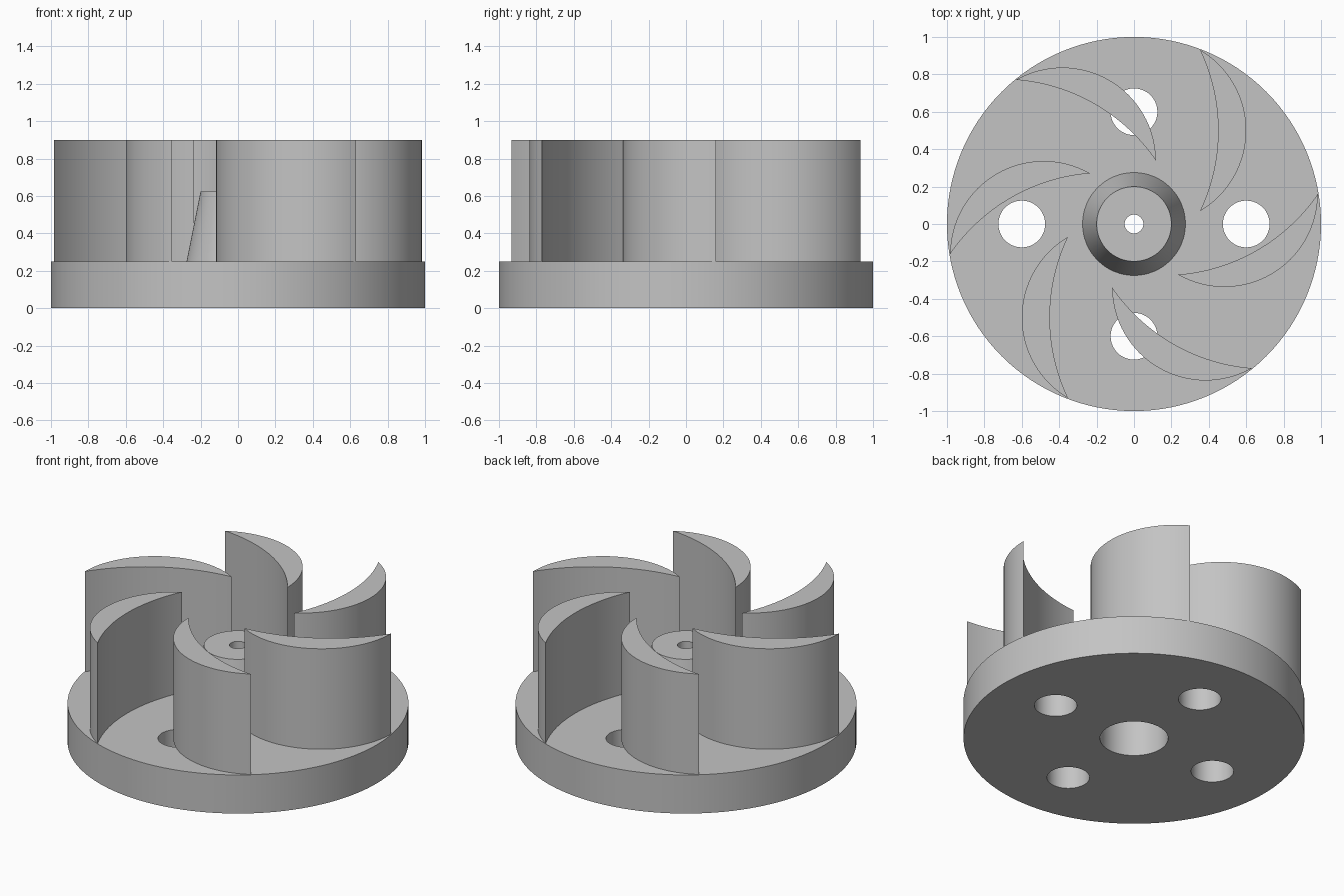
import bpy
import bmesh
from math import sin, cos, pi, tau, radians, atan2, sqrt
from mathutils import Matrix, Vector

if "Cube" in bpy.data.objects:
    bpy.data.objects.remove(bpy.data.objects["Cube"], do_unlink=True)

PLATE_TOP, VANE_TOP, HUB_TOP, BORE_TOP = 0.25, 0.9, 0.625, 0.5
BORE_R = 0.2

GREY = (0.55, 0.55, 0.55, 1)
grey = bpy.data.materials.new("plain grey")
grey.use_nodes = True
grey.diffuse_color = GREY
grey.node_tree.nodes["Principled BSDF"].inputs["Base Color"].default_value = GREY


def finish(bm, name):
    """Turn a bmesh into a smooth-shaded object with sharp edges kept."""
    mesh = bpy.data.meshes.new(name)
    bm.to_mesh(mesh)
    bm.free()
    mesh.materials.append(grey)
    obj = bpy.data.objects.new(name, mesh)
    bpy.context.collection.objects.link(obj)
    bpy.ops.object.select_all(action='DESELECT')
    obj.select_set(True)
    bpy.context.view_layer.objects.active = obj
    bpy.ops.object.shade_smooth_by_angle(angle=radians(30))
    return obj


def arc(cx, cy, r, start, end, steps):
    angles = [start + (end - start) * i / steps for i in range(steps + 1)]
    return [(cx + r * cos(a), cy + r * sin(a)) for a in angles]


def circle(cx, cy, r, steps):
    return arc(cx, cy, r, 0, tau, steps)[:-1]


def prism(name, loops, z0, z1):
    """Fill closed outlines (inner loops become holes) and extrude upward."""
    bm = bmesh.new()
    edges = []
    for loop in loops:
        verts = [bm.verts.new((x, y, z0)) for x, y in loop]
        edges += [bm.edges.new((v, verts[i - 1])) for i, v in enumerate(verts)]
    bmesh.ops.triangle_fill(bm, edges=edges, use_beauty=True, normal=(0, 0, 1))
    extruded = bmesh.ops.extrude_face_region(bm, geom=bm.faces[:], use_keep_orig=True)
    top = [g for g in extruded["geom"] if isinstance(g, bmesh.types.BMVert)]
    bmesh.ops.translate(bm, verts=top, vec=(0, 0, z1 - z0))
    bmesh.ops.recalc_face_normals(bm, faces=bm.faces[:])
    return finish(bm, name)


# Base plate with a central bore and four through holes
holes = [circle(0.6 * cos(i * pi / 2), 0.6 * sin(i * pi / 2), 0.125, 48) for i in range(4)]
prism("base_plate", [circle(0, 0, 1, 128), circle(0, 0, BORE_R, 64)] + holes, 0, PLATE_TOP)

# Tapered hollow hub with a small shaft hole through its top
profile = [(0.275, PLATE_TOP), (0.2, HUB_TOP), (0.05, HUB_TOP),
           (0.05, BORE_TOP), (BORE_R, BORE_TOP), (BORE_R, PLATE_TOP)]
bm = bmesh.new()
points = [bm.verts.new((r, 0, z)) for r, z in profile]
line = [bm.edges.new(pair) for pair in zip(points, points[1:])]
bmesh.ops.spin(bm, geom=points + line, axis=(0, 0, 1), cent=(0, 0, 0),
               angle=tau, steps=64, use_merge=True)
bmesh.ops.remove_doubles(bm, verts=bm.verts[:], dist=0.0001)
bmesh.ops.recalc_face_normals(bm, faces=bm.faces[:])
# Make sure the open shell faces outward
bm.normal_update()
outer = max(bm.faces, key=lambda f: f.calc_center_median().z)
if outer.normal.z < 0:
    bmesh.ops.reverse_faces(bm, faces=bm.faces[:])
finish(bm, "hub")

# Six crescent vanes, each bounded by two arcs meeting at sharp tips
tip_x, mid_y = 0.352, 0.5
back_x, back_r = 0.1, 0.5
front_x, front_r = -0.55, 1.0
half = sqrt(back_r ** 2 - (tip_x - back_x) ** 2)
back_a = atan2(half, tip_x - back_x)
front_a = atan2(half, tip_x - front_x)
crescent = (arc(back_x, mid_y, back_r, -back_a, back_a, 32)
            + arc(front_x, mid_y, front_r, front_a, -front_a, 32)[1:-1])
for i in range(6):
    turn = Matrix.Rotation(i * tau / 6, 2)
    outline = [tuple(turn @ Vector(p)) for p in crescent]
    prism(f"vane_{i + 1}", [outline], PLATE_TOP, VANE_TOP)
